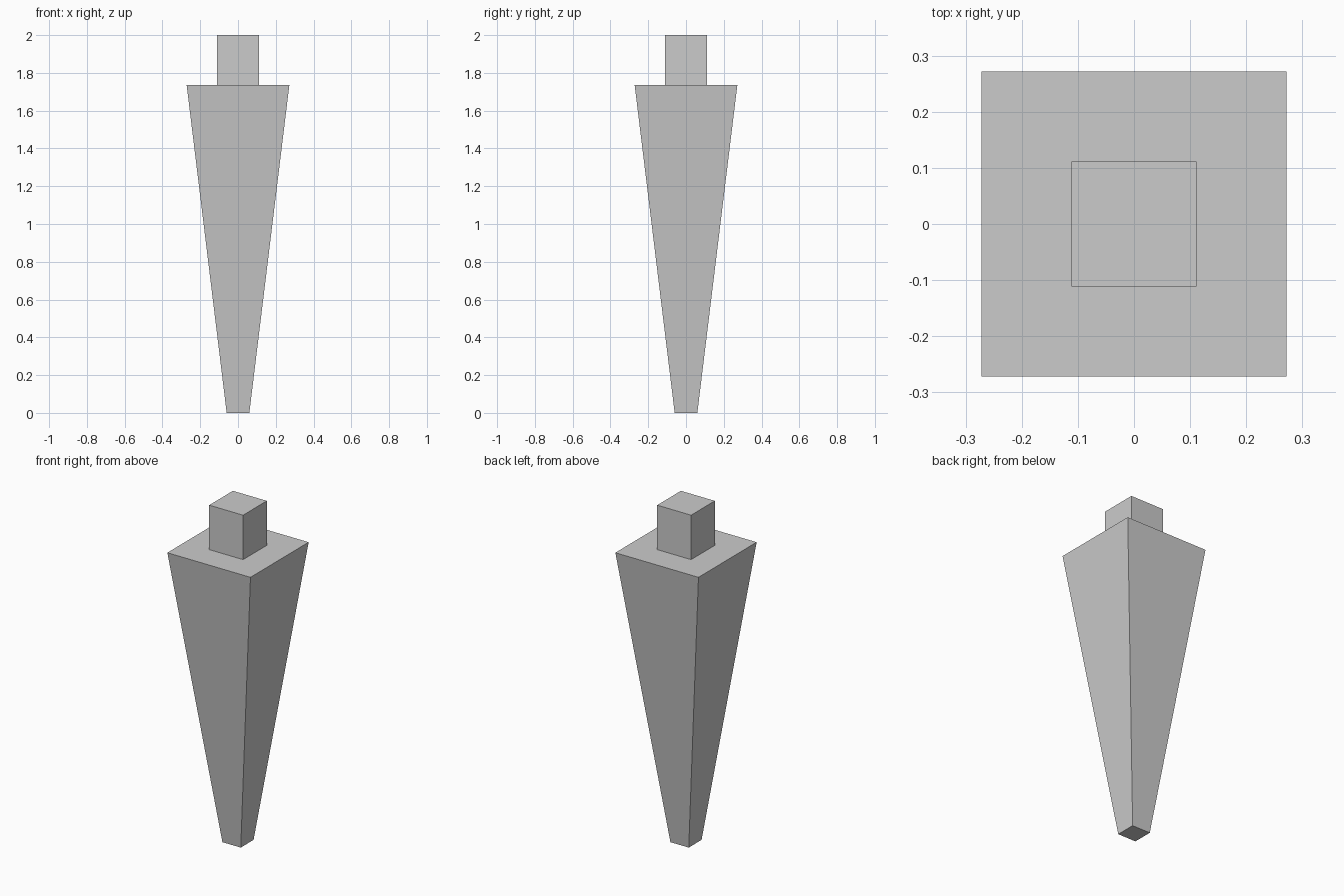
import bpy
import bmesh

if "Cube" in bpy.data.objects:
    bpy.data.objects.remove(bpy.data.objects["Cube"])


def square_frustum(name, z0, half0, z1, half1):
    """Closed square block running from half-width half0 at z0 to half1 at z1."""
    bm = bmesh.new()
    bmesh.ops.create_cube(bm, size=2.0)
    for v in bm.verts:
        top = v.co.z > 0
        half = half1 if top else half0
        v.co = (v.co.x * half, v.co.y * half, z1 if top else z0)
    mesh = bpy.data.meshes.new(name)
    bm.to_mesh(mesh)
    bm.free()
    obj = bpy.data.objects.new(name, mesh)
    bpy.context.collection.objects.link(obj)
    return obj


# Leg body, narrow at the foot and wide at the shoulder
square_frustum("tapered_leg", 0.0, 0.06, 1.737, 0.272)

# Straight peg on top of the shoulder
square_frustum("mounting_peg", 1.737, 0.111, 2.0, 0.111)
